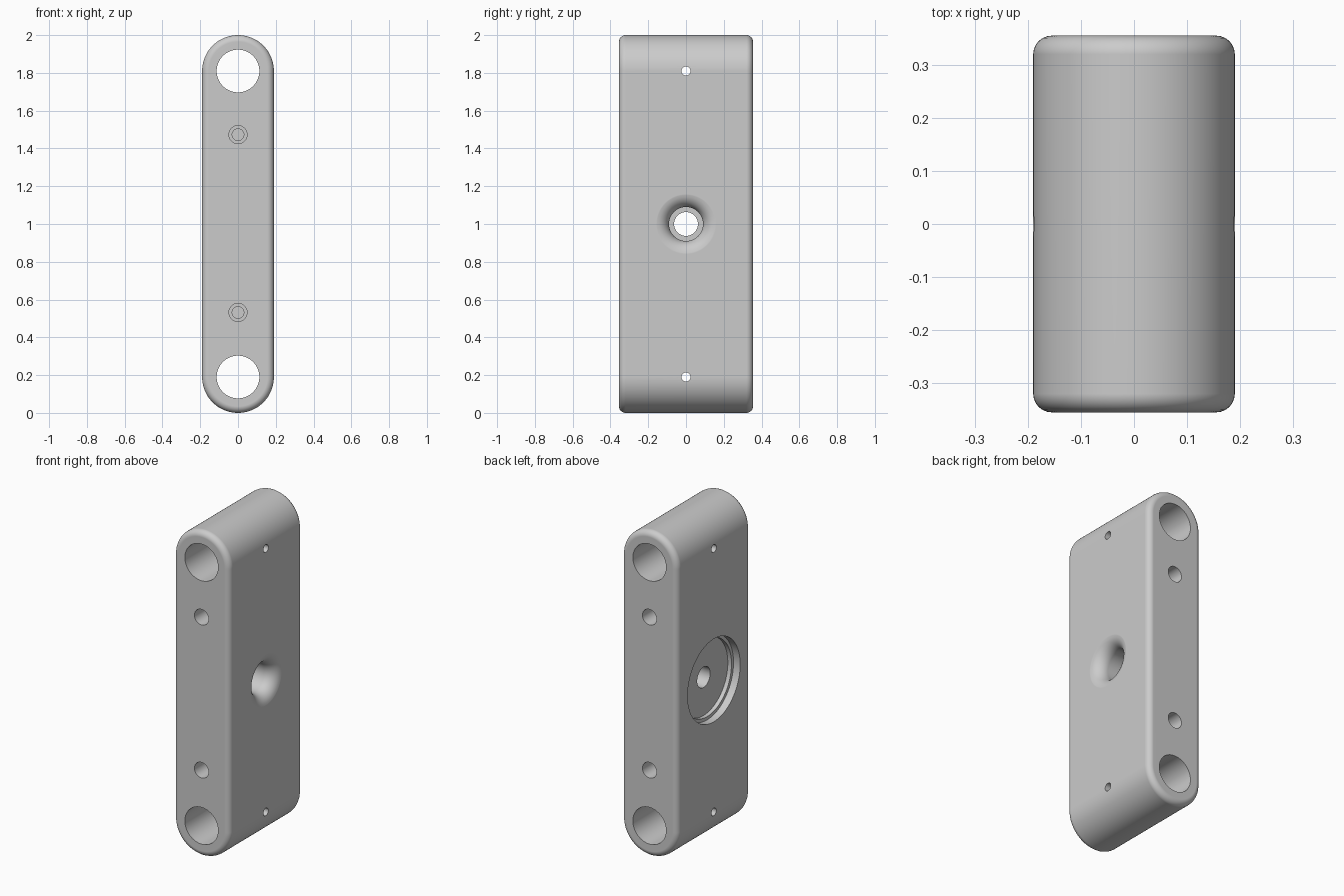
import bpy, bmesh, math
from mathutils import Vector

HALF_W, HALF_D, HEIGHT = 0.19, 0.355, 2.0
TOP_Z, LOW_Z, MID_Z = HEIGHT - HALF_W, HALF_W, HEIGHT / 2

cube = bpy.data.objects.get("Cube")
if cube:
    bpy.data.objects.remove(cube, do_unlink=True)

grey = bpy.data.materials.new("plain grey")
grey.use_nodes = True
colour = (0.6, 0.6, 0.6, 1)
grey.diffuse_color = colour
grey.node_tree.nodes["Principled BSDF"].inputs["Base Color"].default_value = colour


def add_object(name, bm):
    bmesh.ops.recalc_face_normals(bm, faces=bm.faces)
    mesh = bpy.data.meshes.new(name)
    bm.to_mesh(mesh)
    bm.free()
    mesh.materials.append(grey)
    obj = bpy.data.objects.new(name, mesh)
    bpy.context.collection.objects.link(obj)
    return obj


def turned_cutter(name, origin, direction, profile, sides=48):
    """Solid of revolution; profile holds (radius, depth) pairs along direction."""
    bm = bmesh.new()
    turn = Vector(direction).to_track_quat('Z', 'Y')
    rings = []
    for r, d in profile:
        angles = [2 * math.pi * i / sides for i in range(sides)]
        rings.append([bm.verts.new(Vector(origin) + turn @ Vector(
            (r * math.cos(a), r * math.sin(a), d))) for a in angles])
    for low, high in zip(rings, rings[1:]):
        for i in range(sides):
            j = (i + 1) % sides
            bm.faces.new((low[i], low[j], high[j], high[i]))
    bm.faces.new(rings[0])
    bm.faces.new(rings[-1])
    cutter = add_object(name, bm)
    cutter.hide_render = True
    return cutter


# Round-ended block, extruded front to back with softened rims
bm = bmesh.new()
outline = []
steps = 40
for centre, start in ((TOP_Z, 0), (LOW_Z, math.pi)):
    for i in range(steps + 1):
        a = start + math.pi * i / steps
        outline.append(bm.verts.new((HALF_W * math.cos(a), -HALF_D,
                                     centre + HALF_W * math.sin(a))))
cap = bm.faces.new(outline)
extruded = bmesh.ops.extrude_face_region(bm, geom=[cap])
bmesh.ops.translate(bm, vec=(0, 2 * HALF_D, 0),
                    verts=[v for v in extruded["geom"] if isinstance(v, bmesh.types.BMVert)])
block = add_object("block", bm)
rim = block.modifiers.new("rim", 'BEVEL')
rim.width = 0.035
rim.segments = 6
rim.limit_method = 'ANGLE'
rim.angle_limit = math.radians(40)

cutters = []

# Shaft holes and cross pin holes at both ends
for end, z in (("upper", TOP_Z), ("lower", LOW_Z)):
    cutters.append(turned_cutter(end + "_shaft_hole", (0, -HALF_D, z), (0, 1, 0),
                                 [(0.113, -0.1), (0.113, 2 * HALF_D + 0.1)], 64))
    cutters.append(turned_cutter(end + "_pin_hole", (-HALF_W, 0, z), (1, 0, 0),
                                 [(0.024, -0.1), (0.024, 2 * HALF_W + 0.1)], 24))

# Stepped blind bolt holes, front and back
for side, s in (("front", -1), ("back", 1)):
    for end, z in (("upper", 1.473), ("lower", 0.532)):
        cutters.append(turned_cutter(
            f"{side}_{end}_bolt_hole", (0, s * HALF_D, z), (0, -s, 0),
            [(0.048, -0.1), (0.048, 0.16), (0.031, 0.16), (0.031, 0.24)], 32))

# Stepped round recess on the model's right side
cutters.append(turned_cutter("round_recess", (-HALF_W, 0, MID_Z), (1, 0, 0),
                             [(0.255, -0.1), (0.255, 0.045), (0.235, 0.045), (0.235, 0.07)], 96))

# Flared opening on the model's left side, running through to the recess
flare = 0.075
mouth = [(0.09 + flare, -0.1), (0.09 + flare, -0.001)]
for i in range(1, 11):
    a = math.radians(9 * i)
    mouth.append((0.09 + flare * (1 - math.sin(a)), flare * (1 - math.cos(a))))
mouth += [(0.09, 0.2), (0.063, 0.2), (0.063, 0.34)]
cutters.append(turned_cutter("flared_hole", (HALF_W, 0, MID_Z), (-1, 0, 0), mouth, 64))

for cutter in cutters:
    cut = block.modifiers.new(cutter.name, 'BOOLEAN')
    cut.operation = 'DIFFERENCE'
    cut.solver = 'EXACT'
    cut.object = cutter

# Apply the cuts, drop the cutters and smooth the curved faces
bpy.ops.object.select_all(action='DESELECT')
block.select_set(True)
bpy.context.view_layer.objects.active = block
bpy.ops.object.convert(target='MESH')
for cutter in cutters:
    bpy.data.objects.remove(cutter, do_unlink=True)
bpy.ops.object.shade_smooth_by_angle(angle=math.radians(30))
weights = block.modifiers.new("flat_sides", 'WEIGHTED_NORMAL')
weights.keep_sharp = True
